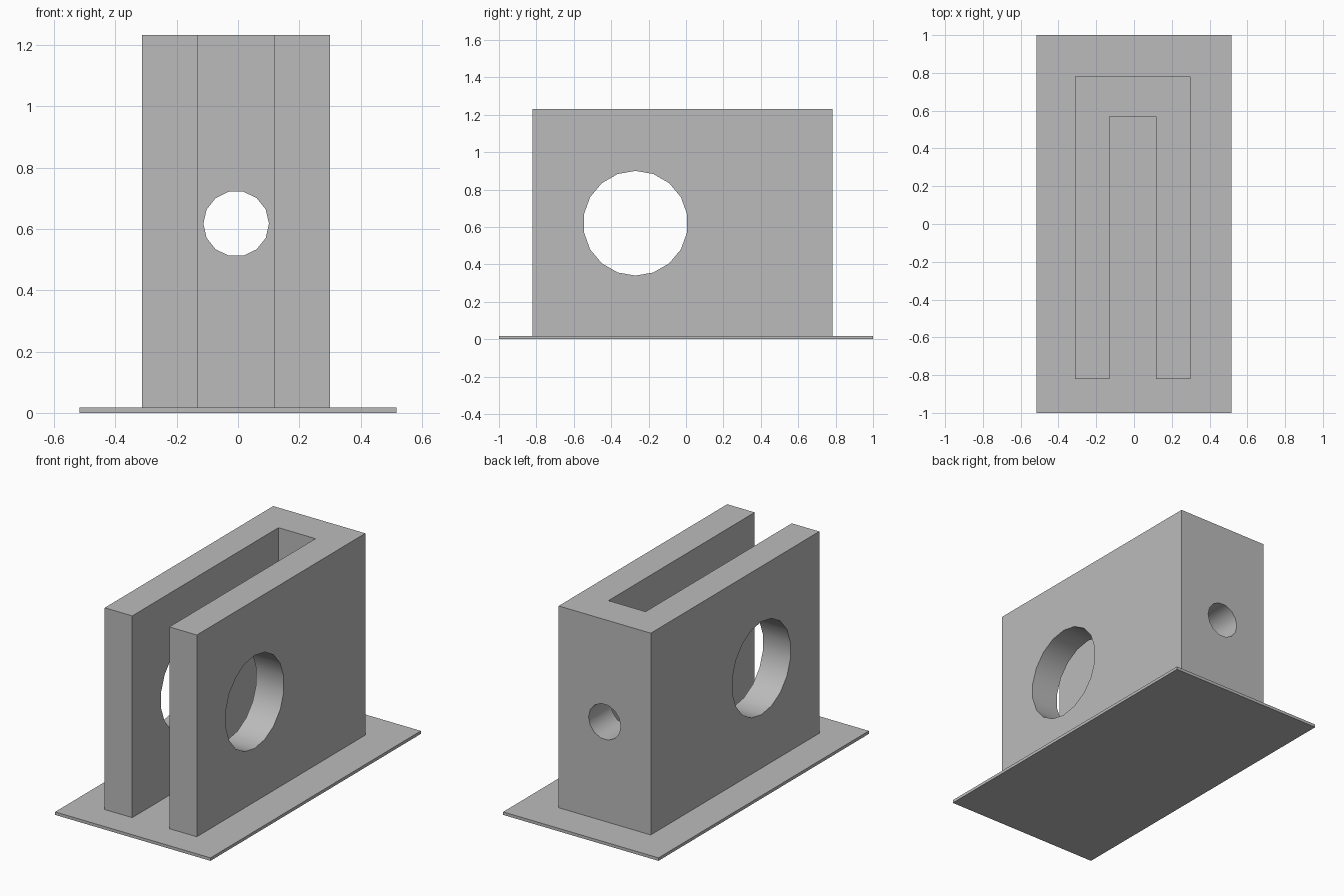
import bpy
import bmesh
from math import pi, radians
from mathutils import Matrix

cube = bpy.data.objects.get("Cube")
if cube:
    bpy.data.objects.remove(cube, do_unlink=True)

grey = bpy.data.materials.new("plain grey")
grey.use_nodes = True
colour = (0.5, 0.5, 0.5, 1)
grey.diffuse_color = colour
grey.node_tree.nodes["Principled BSDF"].inputs["Base Color"].default_value = colour


def prism(name, outline, z0, z1):
    """Extrude a flat outline upwards."""
    bm = bmesh.new()
    face = bm.faces.new([bm.verts.new((x, y, z0)) for x, y in outline])
    top = bmesh.ops.extrude_face_region(bm, geom=[face])["geom"]
    verts = [v for v in top if isinstance(v, bmesh.types.BMVert)]
    bmesh.ops.translate(bm, verts=verts, vec=(0, 0, z1 - z0))
    bmesh.ops.recalc_face_normals(bm, faces=bm.faces)
    return finish(name, bm)


def finish(name, bm):
    mesh = bpy.data.meshes.new(name)
    bm.to_mesh(mesh)
    bm.free()
    mesh.materials.append(grey)
    obj = bpy.data.objects.new(name, mesh)
    bpy.context.collection.objects.link(obj)
    return obj


def drill(target, name, sides, radius, length, matrix):
    """Cut a round hole, then remove the cutter."""
    bm = bmesh.new()
    bmesh.ops.create_cone(bm, cap_ends=True, segments=sides, radius1=radius,
                          radius2=radius, depth=length, matrix=matrix)
    cutter = finish(name, bm)
    cutter.hide_render = True
    mod = target.modifiers.new(name, "BOOLEAN")
    mod.operation = "DIFFERENCE"
    mod.solver = "EXACT"
    mod.object = cutter
    bpy.ops.object.select_all(action="DESELECT")
    target.select_set(True)
    bpy.context.view_layer.objects.active = target
    bpy.ops.object.modifier_apply(modifier=mod.name)
    bpy.data.objects.remove(cutter, do_unlink=True)


# Thin base plate
w, t = 0.517, 0.018
prism("base_plate", [(-w, -1), (w, -1), (w, 1), (-w, 1)], 0, t)

# U-shaped upright block, open to the front
left, right, front, back = 0.3, -0.313, -0.82, 0.782
slot_l, slot_r, slot_back = 0.117, -0.13, 0.57
block = prism("slotted_block", [
    (right, front), (slot_r, front), (slot_r, slot_back), (slot_l, slot_back),
    (slot_l, front), (left, front), (left, back), (right, back)], t, 1.232)

# Large hole through both side walls
drill(block, "side_hole", 18, 0.28, 2,
      Matrix.Translation((0, -0.27, 0.62)) @ Matrix.Rotation(pi / 2, 4, "Y")
      @ Matrix.Rotation(pi / 2, 4, "Z"))

# Small hole through the back wall
drill(block, "back_hole", 14, 0.107, 0.6,
      Matrix.Translation((-0.006, 0.7, 0.617)) @ Matrix.Rotation(pi / 2, 4, "X")
      @ Matrix.Rotation(pi / 2, 4, "Z"))

bpy.ops.object.shade_smooth_by_angle(angle=radians(30))
